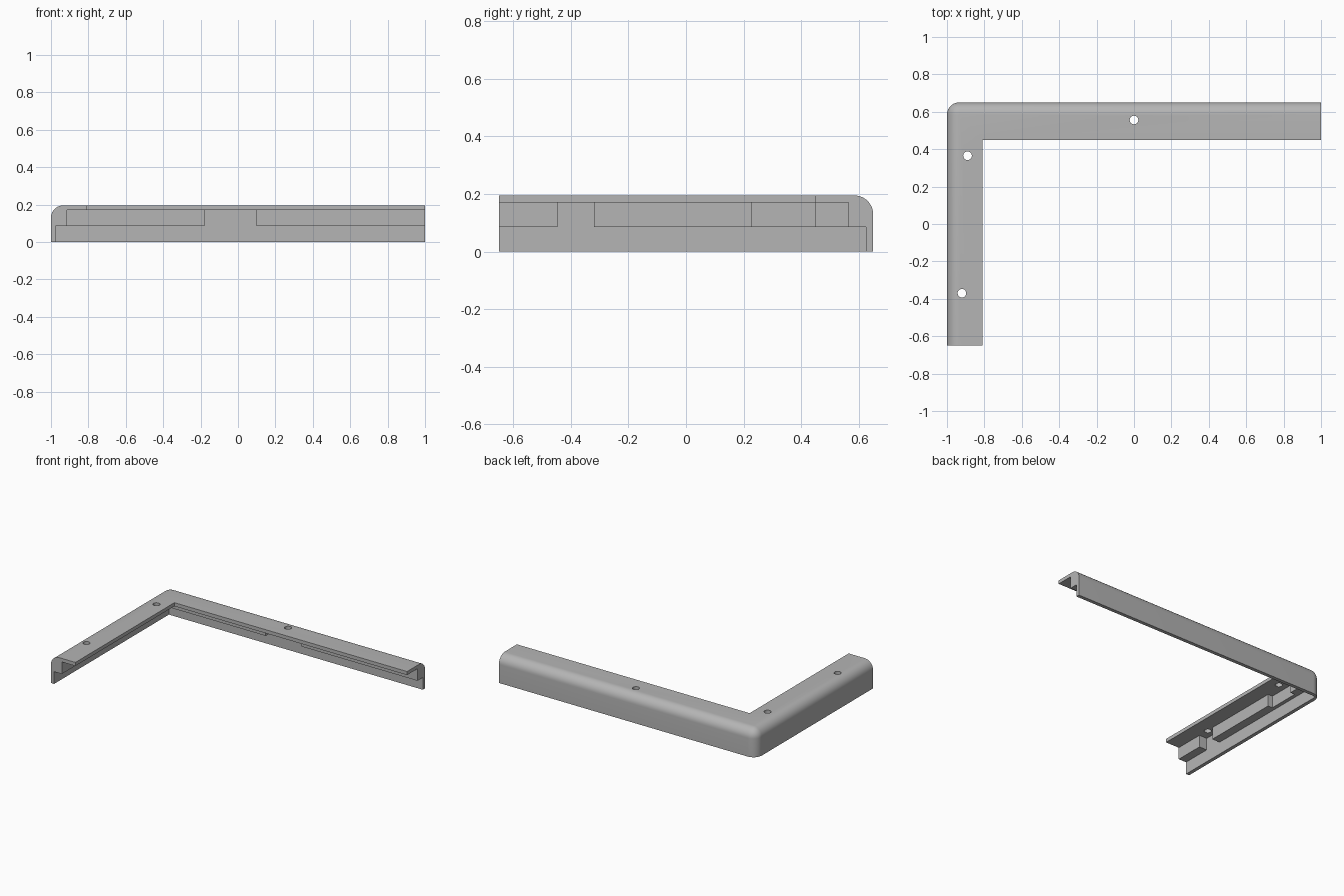
import bpy
import bmesh
from mathutils import Matrix

if "Cube" in bpy.data.objects:
    bpy.data.objects.remove(bpy.data.objects["Cube"])

# Overall size and wall steps
HEIGHT, BACK, RADIUS = 0.195, 0.65, 0.065
UNDERSIDE, LEDGE = 0.17, 0.086
FAR = 1.5  # cutters run past the open sides

grey = bpy.data.materials.new("plain grey")
grey.use_nodes = True
colour = (0.46, 0.46, 0.46, 1)
grey.diffuse_color = colour
grey.node_tree.nodes["Principled BSDF"].inputs["Base Color"].default_value = colour


def add_object(name, bm):
    bmesh.ops.recalc_face_normals(bm, faces=bm.faces)
    mesh = bpy.data.meshes.new(name)
    bm.to_mesh(mesh)
    bm.free()
    mesh.materials.append(grey)
    obj = bpy.data.objects.new(name, mesh)
    bpy.context.scene.collection.objects.link(obj)
    return obj


def box(x, y, z):
    bm = bmesh.new()
    bmesh.ops.create_cube(bm, size=1)
    for v in bm.verts:
        v.co = [lim[int(c > 0)] for c, lim in zip(v.co, (x, y, z))]
    return bm


def cut(target, bm):
    cutter = add_object("cutter", bm)
    cutter.hide_render = True
    mod = target.modifiers.new("cut", "BOOLEAN")
    mod.operation = "DIFFERENCE"
    mod.solver = "EXACT"
    mod.object = cutter
    bpy.context.view_layer.objects.active = target
    bpy.ops.object.modifier_apply(modifier=mod.name)
    bpy.data.objects.remove(cutter)


# Solid block with the outer corner and outer top edges rounded
bm = box((-1, 1), (-BACK, BACK), (0, HEIGHT))


def is_outer(edge):
    a, b = (v.co for v in edge.verts)
    left = max(a.x, b.x) < 0
    back = min(a.y, b.y) > 0
    top = min(a.z, b.z) > 0.1
    return left + back + top == 2


bmesh.ops.bevel(bm, geom=[e for e in bm.edges if is_outer(e)], offset=RADIUS,
                segments=10, profile=0.5, affect="EDGES")
bracket = add_object("corner_trim", bm)

# Open the L plan, then hollow out the stepped underside
for x, y, top in ((-0.81, 0.45, 1), (-0.915, 0.565, UNDERSIDE), (-0.975, 0.625, LEDGE)):
    cut(bracket, box((x, FAR), (-FAR, y), (-1, top)))

# Notches in the thick part of the wall, around the screw holes
for x, y in (((-0.18, 0.1), (0.5, 0.625)),
             ((-0.975, -0.85), (-0.446, -0.32)),
             ((-0.95, -0.85), (0.23, 0.449))):
    cut(bracket, box(x, y, (0.05, UNDERSIDE)))

# Screw holes through the top plate
for x, y in ((0, 0.556), (-0.89, 0.365), (-0.92, -0.37)):
    bm = bmesh.new()
    bmesh.ops.create_cone(bm, cap_ends=True, segments=24, radius1=0.023, radius2=0.023,
                          depth=0.2, matrix=Matrix.Translation((x, y, 0.22)))
    cut(bracket, bm)

bpy.ops.object.select_all(action="DESELECT")
bracket.select_set(True)
bpy.context.view_layer.objects.active = bracket
bpy.ops.object.shade_smooth_by_angle()
